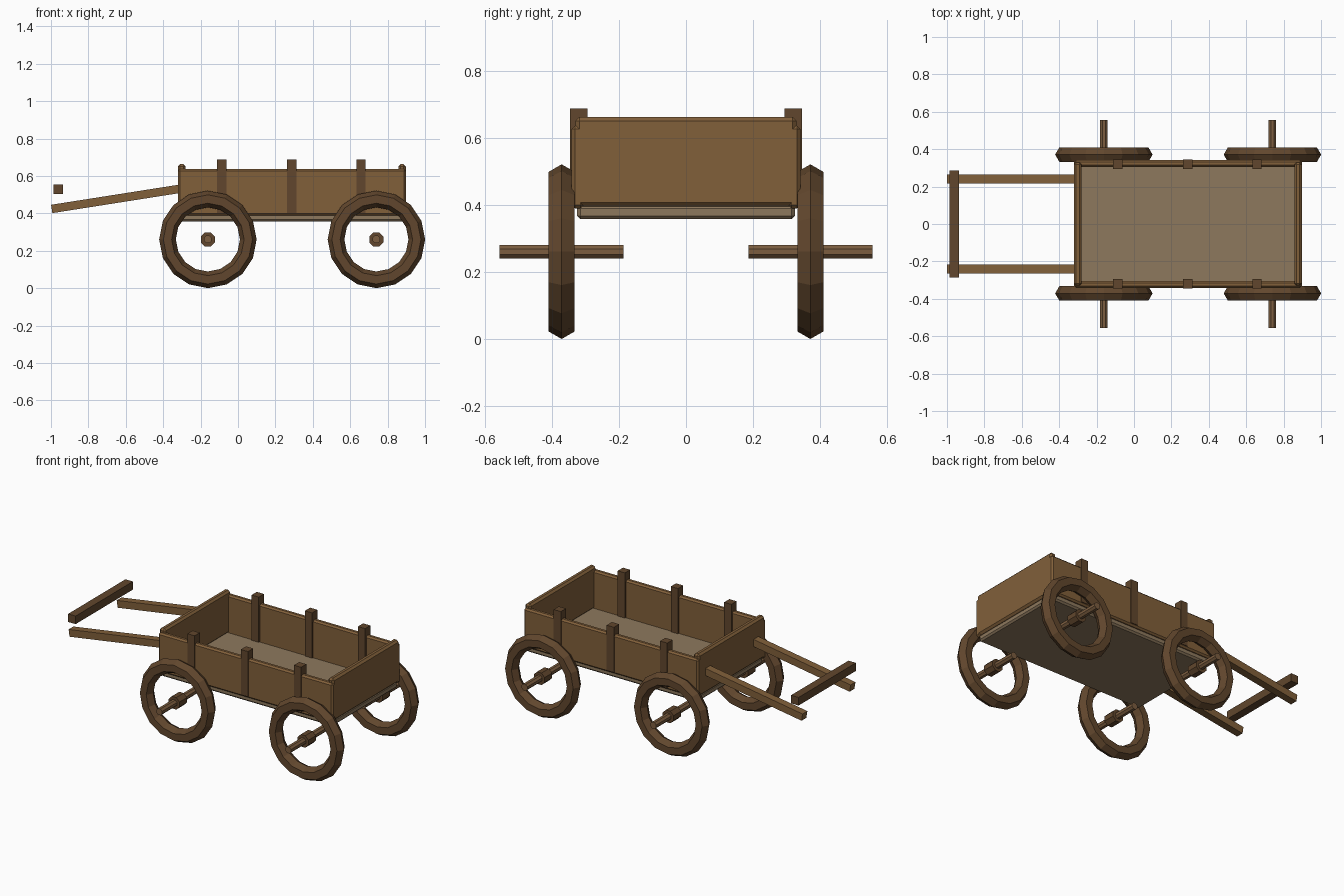
import bpy
from math import pi, atan2, hypot

if "Cube" in bpy.data.objects:
    bpy.data.objects.remove(bpy.data.objects["Cube"])


def material(name, rgb):
    m = bpy.data.materials.new(name)
    m.diffuse_color = (*rgb, 1)
    m.use_nodes = True
    m.node_tree.nodes["Principled BSDF"].inputs["Base Color"].default_value = m.diffuse_color
    return m


BOARD = material("board_wood", (0.22, 0.115, 0.042))
FLOOR = material("floor_wood", (0.27, 0.19, 0.11))
DARK = material("dark_wood", (0.12, 0.062, 0.026))
AXLE = material("axle_wood", (0.2, 0.11, 0.05))


def finish(name, mat):
    ob = bpy.context.object
    ob.name = name
    ob.data.materials.append(mat)
    return ob


def box(name, lo, hi, mat, bevel=0.0, tilt=0.0):
    centre = [(a + b) / 2 for a, b in zip(lo, hi)]
    bpy.ops.mesh.primitive_cube_add(size=1, location=centre, rotation=(0, tilt, 0))
    ob = finish(name, mat)
    ob.scale = [b - a for a, b in zip(lo, hi)]
    bpy.ops.object.transform_apply(location=False, rotation=False, scale=True)
    if bevel:
        mod = ob.modifiers.new("chamfer", "BEVEL")
        mod.width = bevel
        mod.segments = 1
    return ob


def rod(name, loc, radius, length, mat):
    # Eight-sided cylinder lying along y, flats up and sideways
    bpy.ops.mesh.primitive_cylinder_add(vertices=8, radius=radius, depth=length,
                                        location=loc, rotation=(pi / 2, pi / 8, 0))
    return finish(name, mat)


# Cart bed
box("floor", (-0.31, -0.325, 0.358), (0.888, 0.325, 0.4), FLOOR, 0.01)

# End boards, slightly taller than the sides
for name, x in (("front_end_board", -0.321), ("rear_end_board", 0.857)):
    box(name, (x, -0.33, 0.395), (x + 0.041, 0.33, 0.663), BOARD, 0.012)

for side, s in (("near", -1), ("far", 1)):
    # Side boards
    y0, y1 = sorted((s * 0.305, s * 0.341))
    box(side + "_side_board", (-0.321, y0, 0.39), (0.898, y1, 0.637), BOARD, 0.01)

    # Stakes
    y0, y1 = sorted((s * 0.294, s * 0.346))
    for i, x in enumerate((-0.086, 0.287, 0.658)):
        box(f"{side}_stake_{i + 1}", (x - 0.025, y0, 0.402), (x + 0.025, y1, 0.688), DARK)

    # Pulling shafts, sloping down away from the bed
    ax, az, bx, bz = -0.996, 0.424, -0.29, 0.535
    cx, cz, half = (ax + bx) / 2, (az + bz) / 2, hypot(bx - ax, bz - az) / 2
    box(side + "_shaft", (cx - half, s * 0.24 - 0.024, cz - 0.0225),
        (cx + half, s * 0.24 + 0.024, cz + 0.0225), BOARD, tilt=-atan2(bz - az, bx - ax))

    # Wheels with hub and stub axle
    for end, x in (("front", -0.161), ("rear", 0.74)):
        loc = (x, s * 0.371, 0.261)
        bpy.ops.mesh.primitive_torus_add(major_segments=16, minor_segments=6,
                                         major_radius=0.216, minor_radius=0.0445,
                                         location=loc, rotation=(pi / 2, 0, 0))
        finish(f"{side}_{end}_wheel_rim", DARK)
        rod(f"{side}_{end}_hub", loc, 0.041, 0.075, DARK)
        rod(f"{side}_{end}_axle", loc, 0.022, 0.37, AXLE)

# Crossbar handle
box("crossbar", (-0.987, -0.286, 0.505), (-0.935, 0.286, 0.556), DARK)
